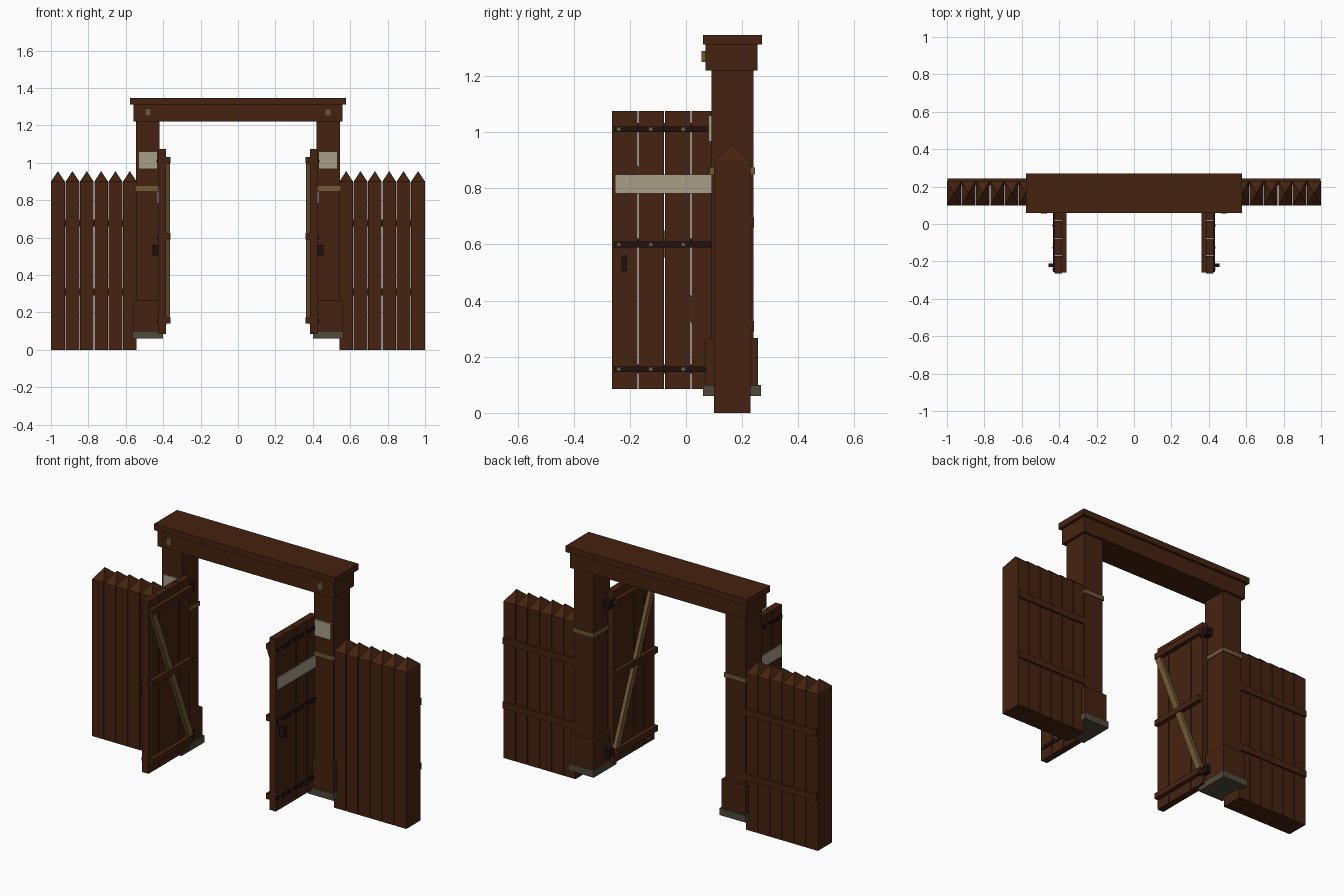
import bpy, bmesh, math
from mathutils import Matrix, Vector

if "Cube" in bpy.data.objects:
    bpy.data.objects.remove(bpy.data.objects["Cube"])


def mat(name, rgb):
    m = bpy.data.materials.new(name)
    m.diffuse_color = (*rgb, 1)
    m.use_nodes = True
    m.node_tree.nodes["Principled BSDF"].inputs["Base Color"].default_value = m.diffuse_color
    return m


WOOD = mat("dark_wood", (0.060, 0.0165, 0.005))
TAN = mat("tan_wood", (0.165, 0.098, 0.036))
PALE = mat("pale_board", (0.39, 0.345, 0.245))
STONE = mat("stone", (0.078, 0.064, 0.042))
IRON = mat("dark_iron", (0.013, 0.005, 0.005))
RIVET = mat("rivet_grey", (0.13, 0.10, 0.07))


def finish(name, bm, material):
    bmesh.ops.recalc_face_normals(bm, faces=bm.faces)
    me = bpy.data.meshes.new(name)
    bm.to_mesh(me)
    bm.free()
    me.materials.append(material)
    ob = bpy.data.objects.new(name, me)
    bpy.context.collection.objects.link(ob)
    return ob


def add_box(bm, x, y, z, rot=None):
    c = Vector(((x[0] + x[1]) / 2, (y[0] + y[1]) / 2, (z[0] + z[1]) / 2))
    s = Matrix.Diagonal((x[1] - x[0], y[1] - y[0], z[1] - z[0], 1))
    bmesh.ops.create_cube(bm, size=1, matrix=Matrix.Translation(c) @ (rot or Matrix()) @ s)


def box(name, x, y, z, material, rot=None):
    bm = bmesh.new()
    add_box(bm, x, y, z, rot)
    return finish(name, bm, material)


def pair(name, x, y, z, material, rot=None):
    """Right-hand box plus its mirror image on the left."""
    box(name + "_right", x, y, z, material, rot)
    box(name + "_left", (-x[1], -x[0]), y, z, material, rot)


# lintel
box("lintel_beam", (-0.56, 0.56), (0.07, 0.255), (1.22, 1.312), WOOD)
box("lintel_cap", (-0.577, 0.577), (0.06, 0.27), (1.312, 1.347), WOOD)
pair("lintel_peg", (0.465, 0.497), (0.055, 0.072), (1.25, 1.29), TAN)

# gate posts
pair("gate_post", (0.42, 0.545), (0.09, 0.24), (0.07, 1.225), WOOD)
pair("post_base", (0.407, 0.558), (0.07, 0.257), (0.10, 0.266), WOOD)
pair("post_stone", (0.40, 0.565), (0.06, 0.267), (0.06, 0.10), STONE)
pair("post_band", (0.415, 0.55), (0.083, 0.246), (0.85, 0.875), TAN)
pair("post_plate", (0.43, 0.533), (0.081, 0.0905), (0.967, 1.06), PALE)

# fence pickets with pyramid tips
pitch = 0.46 / 6
for side, label in ((1, "right"), (-1, "left")):
    for i in range(6):
        x0 = 0.54 + i * pitch + 0.002
        x1 = 0.54 + (i + 1) * pitch - (0.002 if i < 5 else 0)
        bm = bmesh.new()
        add_box(bm, tuple(sorted((side * x0, side * x1))), (0.10, 0.23), (0, 0.90))
        top = max(bm.faces, key=lambda f: f.calc_center_median().z)
        tip = bmesh.ops.poke(bm, faces=[top])["verts"][0]
        tip.co.z = 0.956
        finish(f"picket_{label}_{i + 1}", bm, WOOD)
for k, z in enumerate((0.29, 0.66)):
    pair(f"fence_rail_{k + 1}", (0.54, 0.998), (0.205, 0.242), (z, z + 0.037), WOOD)

# door leaves, swung open towards the front
y0, y1 = -0.265, 0.112
w = (y1 - y0) / 4
for i in range(4):
    pair(f"door_plank_{i + 1}", (0.385, 0.425),
         (y0 + i * w + 0.0015, y0 + (i + 1) * w - 0.0015), (0.085, 1.075), WOOD)

# ledges inside, straps and rivets outside
for k, z in enumerate((0.14, 0.59, 1.0)):
    pair(f"door_ledge_{k + 1}", (0.36, 0.386), (-0.26, 0.105), (z, z + 0.032), WOOD)
    s = (0.146, 0.59, 1.0)[k]
    pair(f"door_strap_{k + 1}", (0.424, 0.433), (-0.257, 0.09), (s, s + 0.02), IRON)
    for j, y in enumerate((-0.24, -0.125, -0.01)):
        pair(f"rivet_{k + 1}_{j + 1}", (0.43, 0.437), (y - 0.006, y + 0.006),
             (s + 0.004, s + 0.016), RIVET)

# hinge blocks
for k, z in enumerate((0.135, 0.985)):
    pair(f"hinge_{k + 1}", (0.383, 0.424), (0.09, 0.15), (z, z + 0.045), IRON)

# diagonal brace, low at the hinge and high at the free edge
a, b = Vector((0, 0.10, 0.17)), Vector((0, -0.24, 1.0))
mid, d = (a + b) / 2, b - a
pair("door_brace", (0.364, 0.386), (mid.y - 0.018, mid.y + 0.018),
     (mid.z - d.length / 2, mid.z + d.length / 2), TAN,
     Matrix.Rotation(math.atan2(-d.y, d.z), 4, "X"))

# pale board and handle on the outer face
pair("door_board", (0.424, 0.432), (-0.253, 0.09), (0.782, 0.85), PALE)
pair("door_handle", (0.424, 0.458), (-0.23, -0.21), (0.505, 0.56), IRON)
